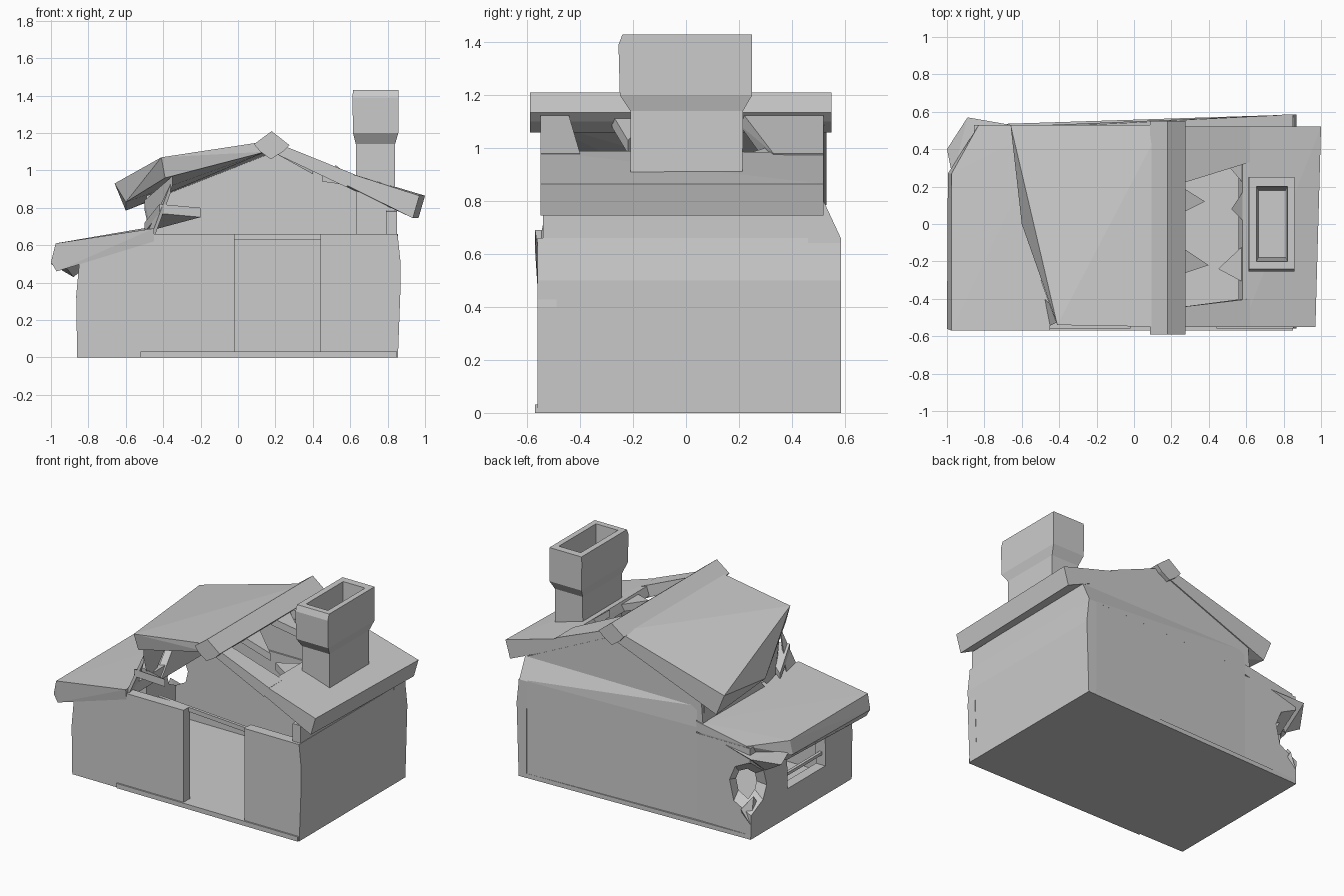
import bpy, bmesh

if "Cube" in bpy.data.objects:
    bpy.data.objects.remove(bpy.data.objects["Cube"])

def hull(name, pts):
    """Flat-faced solid wrapped around a few corner points."""
    bm = bmesh.new()
    for p in pts:
        bm.verts.new(p)
    r = bmesh.ops.convex_hull(bm, input=bm.verts[:])
    loose = [v for v in bm.verts if not v.link_faces]
    bmesh.ops.delete(bm, geom=loose, context='VERTS')
    bmesh.ops.dissolve_limit(bm, angle_limit=0.01, verts=bm.verts[:], edges=bm.edges[:])
    bmesh.ops.recalc_face_normals(bm, faces=bm.faces[:])
    me = bpy.data.meshes.new(name)
    bm.to_mesh(me)
    bm.free()
    ob = bpy.data.objects.new(name, me)
    bpy.context.collection.objects.link(ob)
    return ob

def box(name, x0, x1, y0, y1, z0, z1):
    return hull(name, [(x, y, z) for x in (x0, x1) for y in (y0, y1) for z in (z0, z1)])

def extrude_y(name, prof, y0, y1):
    """Front-view profile (x, z) swept along y; may be concave."""
    me = bpy.data.meshes.new(name)
    n = len(prof)
    v = [(x, y, z) for y in (y0, y1) for x, z in prof]
    f = [list(range(n)), list(range(2 * n - 1, n - 1, -1))]
    f += [[i, i + n, (i + 1) % n + n, (i + 1) % n] for i in range(n)]
    me.from_pydata(v, [], f)
    bm = bmesh.new()
    bm.from_mesh(me)
    bmesh.ops.recalc_face_normals(bm, faces=bm.faces[:])
    bm.to_mesh(me)
    bm.free()
    ob = bpy.data.objects.new(name, me)
    bpy.context.collection.objects.link(ob)
    return ob

def cut(ob, cutter):
    cutter.hide_render = True
    cutter.hide_viewport = False
    cutter.display_type = 'WIRE'
    m = ob.modifiers.new("cut", 'BOOLEAN')
    m.operation, m.object, m.solver = 'DIFFERENCE', cutter, 'EXACT'

# Floor and front sill
hull("floor", [(x, y, z) for z in (0, .03) for x, y in
     ((-.86, -.56), (.855, -.56), (.855, .585), (-.45, .53), (-.86, .53))])
box("front_sill", -.52, .85, -.57, -.5, 0, .032)

# Front wall on both sides of the doorway, with a thin inner tie beam
hull("front_wall_left", [(x, y, z) for y in (-.56, -.49) for x, z in
     ((-.86, 0), (-.02, 0), (-.02, .66), (-.45, .66), (-.83, .58), (-.865, .33))])
hull("front_wall_right", [(x, y, z) for y in (-.56, -.49) for x, z in
     ((.44, 0), (.855, 0), (.87, .4), (.85, .66), (.44, .66))])
hull("tie_beam", [(-.27, -.48, .63), (-.27, -.46, .66), (-.27, -.48, .66), (-.27, -.46, .63),
     (.46, -.55, .63), (.46, -.53, .66), (.46, -.55, .66), (.46, -.53, .63)])

# Side walls
hull("right_wall", [(x + d, y, z) for d in (0, -.06) for y in (-.56, .585) for x, z in
     ((.855, 0), (.87, .5), (.853, .66))])
hull("right_wall_top", [(x, y, z) for x in (.79, .85) for y, z in
     ((-.54, .66), (.585, .66), (.52, .8), (-.54, .78))])
left_wall = hull("left_wall", [(x + d, y, z) for d in (0, .06) for y in (-.56, .53)
     for x, z in ((-.86, 0), (-.865, .33), (-.84, .6))])

# Back wall: bulging lower part, sloped shoulder, gable
back_wall = hull("back_wall", [(x, y, z) for z in (0, .66) for x, y in
     ((-.45, .46), (.855, .46), (.855, .585), (-.45, .53))])
back_corner = box("back_wall_leanto", -.855, -.45, .46, .53, 0, .62)
hull("back_shoulder", [(.85, .585, .66), (-.45, .53, .66), (-.45, .47, .66), (.85, .47, .66),
     (.85, .52, .8), (-.45, .52, .8), (-.45, .47, .8), (.85, .47, .8)])
extrude_y("back_gable", [(-.5, .6), (.85, .6), (.85, .79), (.18, 1.11), (-.48, .86)], .47, .522)

# Window and broken corner of the lean-to
cut(left_wall, box("window_cutter", -1.1, -.7, -.27, .14, .2, .46))
hole = hull("corner_cutter", [(-1.0, .36, .3), (-1.0, .4, .5), (-1.0, .43, .14), (-1.0, .6, .1),
     (-.75, .62, .18), (-.7, .65, .4), (-.76, .6, .53), (-.95, .6, .54), (-.7, .37, .33)])
cut(left_wall, hole)
cut(back_corner, hole)
box("window_bar", -.84, -.82, -.28, .15, .27, .29)

# Lean-to roof with its chipped back corner
hull("leanto_roof", [(-.975, -.57, .61), (-.975, .27, .61), (-.83, .53, .63), (-.45, .53, .70),
     (-.45, -.57, .69), (-1, -.56, .51), (-.995, .27, .52), (-.97, -.56, .46), (-.95, .27, .47),
     (-.8, .52, .55), (-.45, .53, .63), (-.45, -.56, .62)])
hull("corner_shard", [(-1, .4, .5), (-.97, .25, .55), (-.89, .57, .57), (-.88, .4, .43),
     (-.8, .3, .58), (-.66, .53, .6)])
hull("corner_rubble", [(-.86, .53, .1), (-.8, .55, .2), (-.84, .42, .2), (-.78, .5, .12), (-.84, .47, .27)])

# Main roof, left slope (twisted, with a slanted broken eave)
hull("roof_left", [(.15, -.55, 1.155), (.15, .53, 1.155), (-.66, .53, .93), (-.41, -.54, 1.07),
     (.15, -.55, 1.10), (.15, .53, 1.08), (-.6, .53, .785), (-.6, .0, .83), (-.39, -.52, .96)])

# Main roof, right slope: eave strip plus what remains around the hole
hull("roof_right_eave", [(.58, -.55, .99), (.58, .52, .985), (.97, -.55, .865), (1.0, .52, .865),
     (.935, -.55, .745), (.965, .52, .745), (.56, -.55, .93), (.56, .52, .92)])
for nm, ys in (("roof_right_back", (.2, .33, .52)), ("roof_right_front", (-.45, -.4, -.55))):
    hull(nm, [(.2, ys[0], 1.15), (.2, ys[2], 1.15), (.62, ys[1], .98), (.62, ys[2], .98),
         (.2, ys[0], 1.09), (.2, ys[2], 1.09), (.58, ys[1], .91), (.58, ys[2], .91)])

# Splintered boards round the roof hole: two base corners and a tip
shards = [((.22, .22, 1.13), (.22, .04, 1.13), (.38, .12, 1.05)),
          ((.22, -.1, 1.13), (.22, -.28, 1.13), (.40, -.22, 1.03)),
          ((.6, -.32, .97), (.6, -.1, .97), (.45, -.24, .99)),
          ((.6, .0, .97), (.6, .2, .97), (.52, .08, 1.03)),
          ((.6, .2, .97), (.6, .42, .97), (.46, .36, 1.02)),
          ((-.48, -.4, .68), (-.46, -.55, .66), (-.36, -.5, .93)),
          ((-.5, -.3, .72), (-.42, -.52, .82), (-.2, -.5, .80)),
          ((-.5, -.05, .84), (-.46, -.3, .66), (-.35, -.52, .97))]
for i, tri in enumerate(shards):
    hull(f"roof_splinter_{i + 1}", [(x, y, z + d) for d in (0, -.05) for x, y, z in tri])

# Wall between the lean-to and the main roof
hull("step_wall", [(x, y, z) for x in (-.49, -.44) for y, z in
     ((.5, .62), (-.2, .62), (.5, .86), (.0, .88))])

# Ridge cap
extrude_y("ridge_cap", [(.085, 1.14), (.18, 1.21), (.275, 1.135), (.24, 1.10), (.175, 1.06), (.12, 1.10)],
          -.59, .55)

# Chimney: shaft, flared collar, hollow head
bm = bmesh.new()
rings = [(.63, .84, -.21, .21, .03), (.63, .84, -.21, .215, 1.14), (.615, .857, -.25, .25, 1.2),
         (.612, .857, -.255, .25, 1.39), (.615, .857, -.24, .25, 1.43),
         (.655, .82, -.2, .2, 1.43), (.665, .81, -.18, .18, 1.0)]
loops = [[bm.verts.new(p) for p in ((a, c, z), (b, c, z), (b, d, z), (a, d, z))]
         for a, b, c, d, z in rings]
for lo, hi in zip(loops, loops[1:]):
    for i in range(4):
        j = (i + 1) % 4
        bm.faces.new((lo[i], lo[j], hi[j], hi[i]))
bm.faces.new(loops[0][::-1])
bm.faces.new(loops[-1])
bmesh.ops.recalc_face_normals(bm, faces=bm.faces[:])
me = bpy.data.meshes.new("chimney")
bm.to_mesh(me)
bm.free()
bpy.context.collection.objects.link(bpy.data.objects.new("chimney", me))
